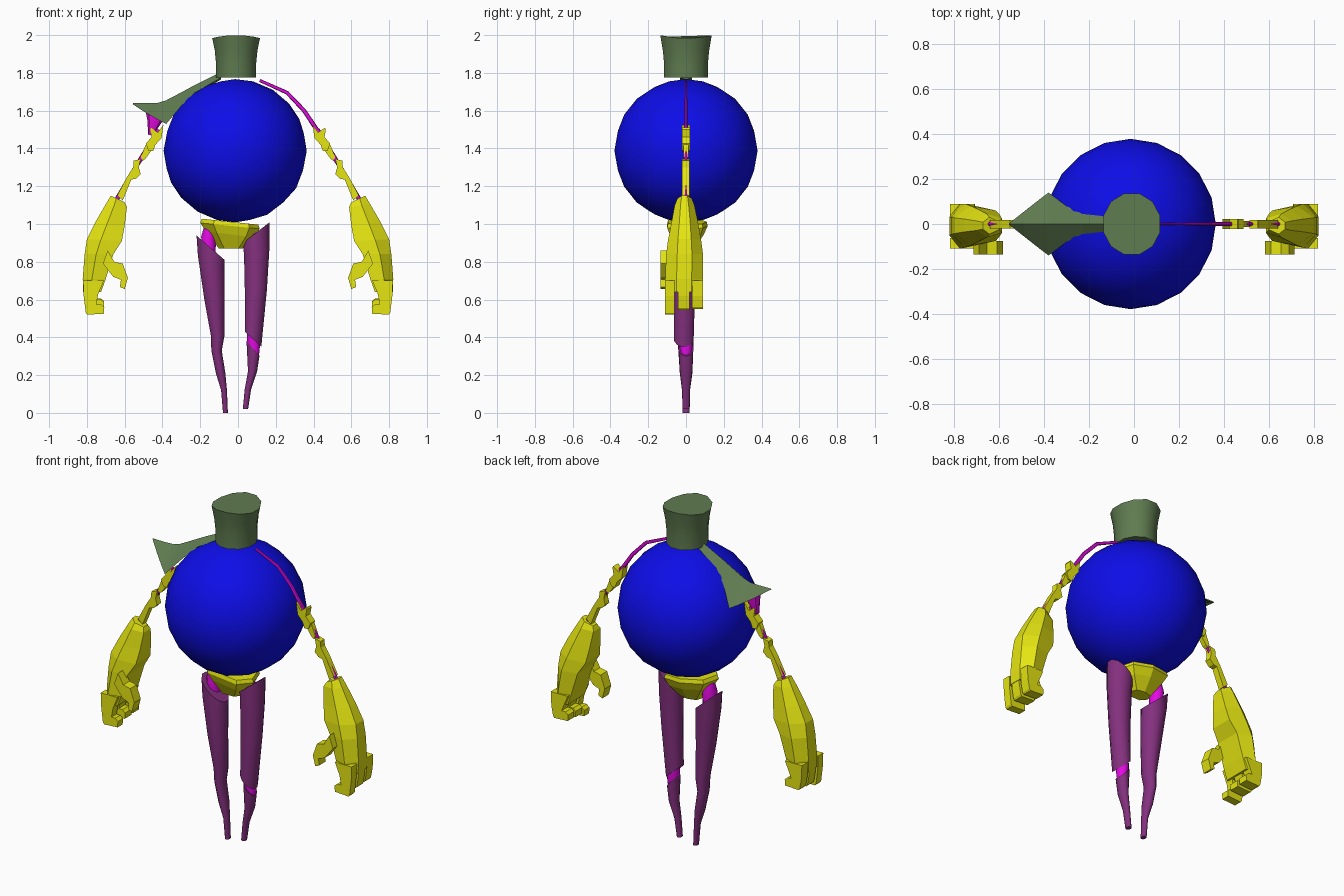
import bpy, bmesh, math
from mathutils import Vector


def material(name, rgb):
    m = bpy.data.materials.new(name)
    m.diffuse_color = (*rgb, 1)
    return m


BLUE = material("blue", (0.004, 0.004, 0.8))
YELLOW = material("yellow", (0.78, 0.78, 0.006))
PURPLE = material("purple", (0.23, 0.03, 0.21))
GREEN = material("olive green", (0.115, 0.2, 0.08))
PINK = material("magenta", (0.78, 0.003, 0.78))


def finish(bm, name, mat, angle=0):
    bmesh.ops.remove_doubles(bm, verts=bm.verts, dist=1e-5)
    bmesh.ops.recalc_face_normals(bm, faces=bm.faces)
    me = bpy.data.meshes.new(name)
    bm.to_mesh(me)
    bm.free()
    me.materials.append(mat)
    ob = bpy.data.objects.new(name, me)
    bpy.context.collection.objects.link(ob)
    if angle:
        bpy.ops.object.select_all(action='DESELECT')
        ob.select_set(True)
        bpy.context.view_layer.objects.active = ob
        bpy.ops.object.shade_smooth_by_angle(angle=math.radians(angle))
    return ob


def loft(name, mat, rings, angle=0):
    """Skin a list of equal-length point rings and cap both ends."""
    bm = bmesh.new()
    vs = [[bm.verts.new(p) for p in r] for r in rings]
    n = len(vs[0])
    for a, b in zip(vs, vs[1:]):
        for i in range(n):
            j = (i + 1) % n
            bm.faces.new((a[i], a[j], b[j], b[i]))
    bm.faces.new(vs[0])
    bm.faces.new(vs[-1])
    return finish(bm, name, mat, angle)


def prism(name, mat, profile, y0, y1, side=1):
    """Extrude an x-z outline along y."""
    return loft(name, mat, [[(side * x, y, z) for x, z in profile] for y in (y0, y1)])


def oval(x0, x1, y0, y1, z, slope=0, n=12):
    """Oval ring, tilted in x by slope."""
    cx, cy, rx, ry = (x0 + x1) / 2, (y0 + y1) / 2, (x1 - x0) / 2, (y1 - y0) / 2
    ring = []
    for i in range(n):
        a = 2 * math.pi * (i + 0.5) / n
        ring.append((cx + rx * math.cos(a), cy + ry * math.sin(a), z + slope * rx * math.cos(a)))
    return ring


def tube(name, mat, path, rx, ry, n=8):
    """Flattened tube along an x-z path; rx is a list of in-plane radii."""
    pts = [Vector((x, 0, z)) for x, z in path]
    rings = []
    for i, p in enumerate(pts):
        t = (pts[min(i + 1, len(pts) - 1)] - pts[max(i - 1, 0)]).normalized()
        side = Vector((t.z, 0, -t.x))
        rings.append([p + side * rx[i] * math.cos(2 * math.pi * k / n)
                      + Vector((0, ry[i] * math.sin(2 * math.pi * k / n), 0)) for k in range(n)])
    return loft(name, mat, rings, 40)


# Round body
bm = bmesh.new()
bmesh.ops.create_icosphere(bm, subdivisions=3, radius=0.379)
for v in bm.verts:
    v.co += Vector((-0.015, 0, 1.388))
finish(bm, "body", BLUE, 40)

# Hat-like head, with a saddle-shaped top
rings = [oval(-0.12 - f, 0.10 + f, -0.12 - f, 0.12 + f, z)
         for z, f in ((1.775, 0), (1.85, 0.0), (1.92, 0.007), (1.985, 0.021))]
rings[-1] = [(x, y, 1.983 + 0.017 * (y / 0.14) ** 2) for x, y, z in rings[-1]]
loft("head", GREEN, rings, 40)

# Shoulder cape: x, ridge height, half width, edge height, underside height
cape = [(-0.09, 1.805, 0.03, 1.775, 1.765), (-0.23, 1.735, 0.045, 1.695, 1.685),
        (-0.30, 1.697, 0.08, 1.625, 1.66), (-0.38, 1.655, 0.14, 1.53, 1.60),
        (-0.42, 1.642, 0.11, 1.55, 1.60), (-0.49, 1.64, 0.055, 1.59, 1.61),
        (-0.556, 1.641, 0.003, 1.637, 1.634)]
loft("shoulder_cape", GREEN,
     [[(x, 0, t), (x, -w, e), (x, 0, u), (x, w, e)] for x, t, w, e, u in cape])

# Shoulder stub under the cape
tube("shoulder_stub", PINK, [(-0.435, 1.585), (-0.445, 1.535), (-0.465, 1.47)],
     [0.055, 0.035, 0.012], [0.035, 0.03, 0.012])

# Bare upper arm on the right
tube("bare_shoulder_arm", PINK, [(0.115, 1.76), (0.26, 1.695), (0.35, 1.60), (0.43, 1.48)],
     [0.008, 0.01, 0.011, 0.012], [0.004, 0.006, 0.008, 0.01])

# Arms and hands, mirrored left and right
for label, s in (("right", 1), ("left", -1)):
    tube(label + "_arm_core", PINK, [(s * 0.42, 1.50), (s * 0.53, 1.32), (s * 0.66, 1.10)],
         [0.012] * 3, [0.01] * 3)
    prism(label + "_elbow_plate", YELLOW,
          [(0.395, 1.525), (0.425, 1.485), (0.46, 1.51), (0.465, 1.50), (0.458, 1.46),
           (0.488, 1.425), (0.475, 1.39), (0.45, 1.385), (0.437, 1.42), (0.405, 1.455)],
          -0.022, 0.022, s)
    prism(label + "_elbow_link", YELLOW,
          [(0.455, 1.42), (0.488, 1.42), (0.515, 1.355), (0.505, 1.335), (0.49, 1.345), (0.458, 1.39)],
          -0.014, 0.014, s)
    prism(label + "_forearm", YELLOW,
          [(0.515, 1.345), (0.552, 1.335), (0.555, 1.30), (0.59, 1.245), (0.64, 1.15),
           (0.61, 1.125), (0.565, 1.235), (0.54, 1.24), (0.515, 1.265), (0.525, 1.30)],
          -0.02, 0.018, s)
    # Palm: inner x, outer x, front y, back y, inner z, outer z
    palm = [(0.60, 0.673, -0.045, 0.03, 1.115, 1.15), (0.588, 0.70, -0.06, 0.045, 1.09, 1.105),
            (0.60, 0.755, -0.078, 0.065, 0.99, 1.01), (0.615, 0.80, -0.095, 0.08, 0.91, 0.92),
            (0.66, 0.812, -0.105, 0.09, 0.84, 0.84), (0.70, 0.822, -0.11, 0.09, 0.71, 0.71),
            (0.725, 0.82, -0.11, 0.09, 0.64, 0.64)]
    rings = []
    for xi, xo, y0, y1, zi, zo in palm:
        xm, zm, m = xi + 0.6 * (xo - xi), zi + 0.6 * (zo - zi), 0.3 * (y1 - y0)
        rings.append([(s * x, y, z) for x, y, z in (
            (xi, y0 + 0.02, zi), (xm, y0, zm), (xo, y0 + m, zo),
            (xo, y1 - m, zo), (xm, y1, zm), (xi, y1 - 0.02, zi))])
    loft(label + "_palm", YELLOW, rings)
    # Three curled fingers
    for i, (y0, y1, dz) in enumerate(((-0.11, -0.062), (-0.043, 0.018), (0.032, 0.09))[k] + (d,)
                                     for k, d in enumerate((0, 0.025, 0.03))):
        prism(f"{label}_finger_{i + 1}", YELLOW,
              [(0.71, 0.70), (0.82, 0.70), (0.817, 0.62), (0.806, 0.53 + dz), (0.798, 0.52 + dz),
               (0.71, 0.525 + dz), (0.708, 0.56 + dz), (0.725, 0.575 + dz), (0.75, 0.575 + dz),
               (0.74, 0.63)], y0, y1, s)
    # Thumb
    prism(label + "_thumb", YELLOW,
          [(0.69, 0.86), (0.655, 0.80), (0.61, 0.79), (0.583, 0.715), (0.60, 0.655),
           (0.625, 0.667), (0.62, 0.705), (0.66, 0.72), (0.715, 0.79)], -0.135, -0.075, s)

# Pelvis bowl
outline = [(-0.20, -0.02), (-0.13, -0.10), (0.06, -0.10), (0.115, -0.02),
           (0.08, 0.09), (-0.04, 0.115), (-0.17, 0.08)]
rings = []
for f, z in ((0.4, 0.87), (0.82, 0.945), (1, 0.99), (0.95, 1.012)):
    rings.append([(-0.035 + (x + 0.035) * f, y * f, z - 0.1 * (x + 0.04) * (f > 0.8))
                  for x, y in outline])
loft("pelvis", YELLOW, rings)

# Hip and knee joints
tube("left_hip", PINK, [(-0.145, 1.0), (-0.155, 0.93), (-0.155, 0.84)],
     [0.03, 0.04, 0.035], [0.035, 0.045, 0.04], 12)
tube("right_hip", PINK, [(0.07, 0.97), (0.085, 0.92), (0.09, 0.85)],
     [0.025, 0.035, 0.03], [0.035, 0.045, 0.04], 12)
tube("right_knee", PINK, [(0.08, 0.45), (0.082, 0.37), (0.085, 0.28)],
     [0.032, 0.036, 0.024], [0.035, 0.036, 0.025], 12)

# Legs: x0, x1, y0, y1, z, slope
leg_parts = {
    "left_leg": [(-0.222, -0.07, -0.075, 0.065, 0.875, -0.87), (-0.215, -0.07, -0.075, 0.062, 0.80, -0.5),
                 (-0.18, -0.07, -0.066, 0.048, 0.60, 0), (-0.145, -0.07, -0.05, 0.042, 0.41, 0),
                 (-0.142, -0.085, -0.042, 0.04, 0.33, 0), (-0.118, -0.066, -0.034, 0.035, 0.21, 0),
                 (-0.09, -0.058, -0.022, 0.022, 0.12, 0), (-0.08, -0.053, -0.018, 0.02, 0.0, 0)],
    "right_thigh": [(0.025, 0.17, -0.07, 0.065, 0.955, 0.78), (0.03, 0.168, -0.07, 0.06, 0.84, 0.3),
                    (0.034, 0.155, -0.066, 0.05, 0.65, 0), (0.035, 0.125, -0.064, 0.042, 0.39, -0.9)],
    "right_shin": [(0.044, 0.115, -0.04, 0.04, 0.34, -1.1), (0.052, 0.102, -0.034, 0.035, 0.22, 0),
                   (0.035, 0.07, -0.022, 0.022, 0.125, 0), (0.025, 0.054, -0.018, 0.02, 0.02, 0)],
}
for name, sections in leg_parts.items():
    loft(name, PURPLE, [oval(*sec) for sec in sections], 40)
